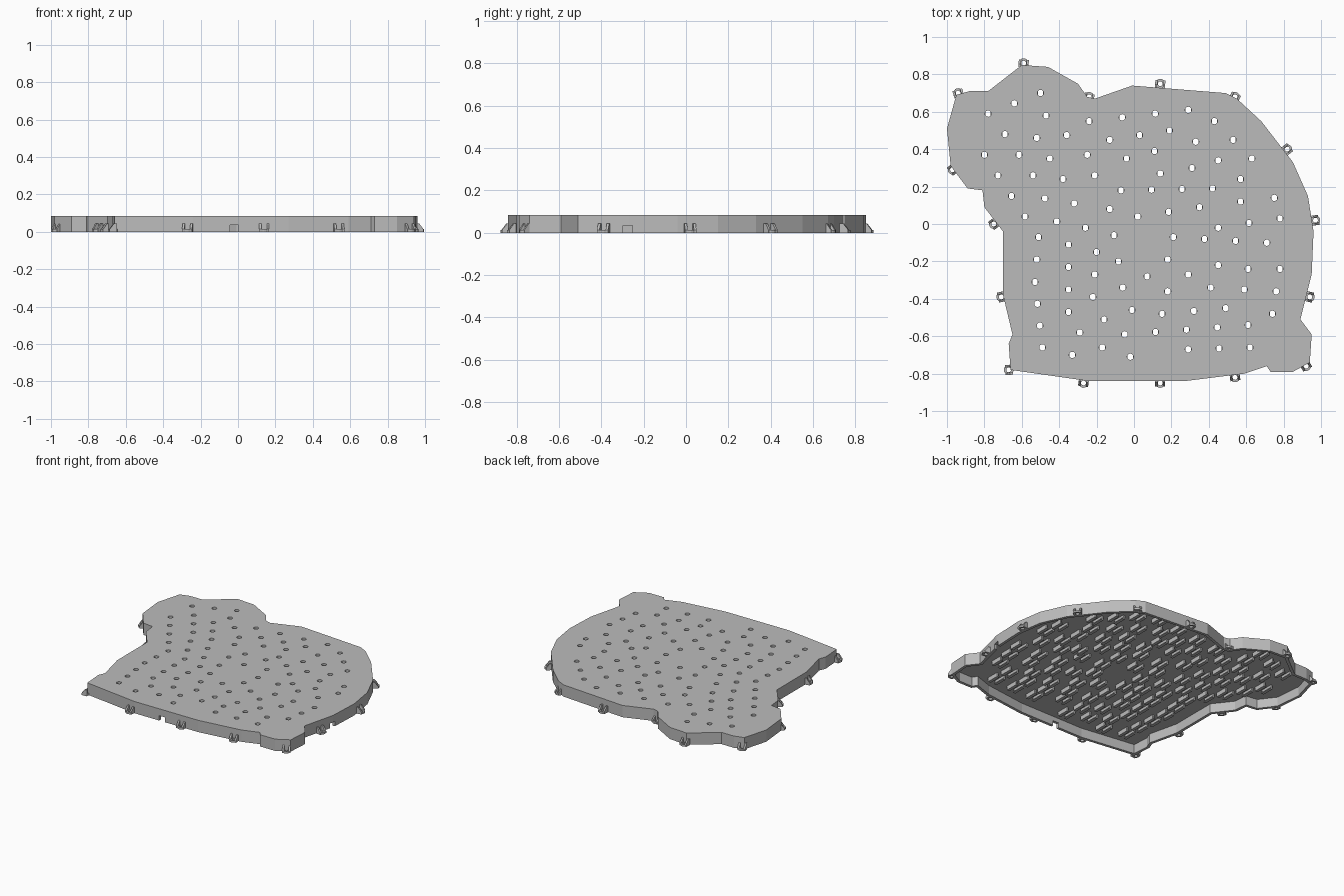
import bpy, bmesh, math
from mathutils import Vector, Matrix

cube = bpy.data.objects.get("Cube")
if cube:
    bpy.data.objects.remove(cube, do_unlink=True)

HEIGHT, PLATE, WALL = 0.085, 0.018, 0.02
HOLE_RADIUS = 0.017

grey = bpy.data.materials.new("plain grey")
grey.use_nodes = True
grey.diffuse_color = (0.5, 0.5, 0.5, 1)
grey.node_tree.nodes["Principled BSDF"].inputs["Base Color"].default_value = (0.5, 0.5, 0.5, 1)

# Plan coordinates are in hundredths of a unit
outline = [(-95, 69), (-88, 71), (-78, 71), (-60, 85), (-46, 84), (-30, 75), (-25, 68), (-21, 67),
           (-1, 74), (49, 70), (55, 67), (68, 55), (85, 33), (93, 15), (96, -4), (95, -27),
           (89, -51), (95, -59), (94, -74), (85, -79), (73, -79), (71, -76), (59, -80),
           (27, -84), (-24, -84), (-66, -78), (-67, -64), (-65, -59), (-70, -38), (-70, -4),
           (-80, 9), (-81, 18), (-89, 19), (-98, 31), (-100, 51)]
outline = [Vector((x, y, 0)) / 100 for x, y in reversed(outline)]

lug_spots = [(-94, 70), (-59, 86), (-24, 68), (14, 75), (54, 68), (82, 40), (97, 2), (94, -39),
             (92, -76), (54, -82), (14, -85), (-27, -85), (-67, -78), (-71, -39), (-75, 0), (-97, 29)]

# Hole lanes: bends of each lane, filled in at a regular pitch
columns = [[(-80, 37), (-51, -7), (-53, -31), (-49, -66)],
           [(-69, 48), (-54, 26), (-35, -11), (-35, -47), (-29, -58)],
           [(-52, 46), (-38, 24), (-20, -15), (-22, -39), (-16, -51)],
           [(-47, 58), (-25, 37), (-21, 26)],
           [(-13, 8), (-6, -34), (-1, -46)],
           [(18, -19), (18, -36)], [(45, -22), (41, -34)],
           [(61, -24), (59, -35)], [(78, -24), (74, -48)]]
rows = [[(-78, 59), (-50, 70)],
        [(-24, 55), (29, 61), (43, 55), (63, 35)],
        [(-13, 45), (19, 50), (33, 44), (57, 24), (57, 12), (75, 14)],
        [(-4, 35), (11, 39), (14, 27), (31, 30)],
        [(-7, 18), (42, 19)],
        [(2, 4), (35, 9), (45, -2), (78, 3)],
        [(21, -7), (71, -10)], [(7, -28), (29, -27)], [(15, -48), (49, -45)],
        [(-5, -59), (61, -54)], [(-33, -70), (-17, -66), (-2, -71)], [(29, -67), (62, -66)]]


def fill_lane(bends, pitch):
    points = [Vector((*bends[0], 0)) / 100]
    for a, b in zip(bends, bends[1:]):
        a, b = Vector((*a, 0)) / 100, Vector((*b, 0)) / 100
        steps = max(1, round((b - a).length / pitch))
        points += [a.lerp(b, (i + 1) / steps) for i in range(steps)]
    return points


holes = [p for lane in columns for p in fill_lane(lane, 0.125)]
holes += [p for lane in rows for p in fill_lane(lane, 0.155)]


def finish(bm, name):
    bmesh.ops.recalc_face_normals(bm, faces=bm.faces)
    mesh = bpy.data.meshes.new(name)
    bm.to_mesh(mesh)
    bm.free()
    mesh.materials.append(grey)
    obj = bpy.data.objects.new(name, mesh)
    bpy.context.collection.objects.link(obj)
    return obj


def add_box(bm, centre, size):
    matrix = Matrix.Translation(centre) @ Matrix.Diagonal((*size, 1))
    bmesh.ops.create_cube(bm, size=1, matrix=matrix)


def add_prism(bm, profile, offset):
    """Extrude a closed profile along an offset."""
    face = bm.faces.new([bm.verts.new(p) for p in profile])
    extruded = bmesh.ops.extrude_face_region(bm, geom=[face])["geom"]
    bmesh.ops.translate(bm, vec=offset, verts=[v for v in extruded if isinstance(v, bmesh.types.BMVert)])


# Tray: top plate with a thin skirt around a hollow underside
bm = bmesh.new()
add_prism(bm, outline, Vector((0, 0, HEIGHT)))
bmesh.ops.recalc_face_normals(bm, faces=bm.faces)
base = min(bm.faces, key=lambda f: f.calc_center_median().z)
bmesh.ops.inset_region(bm, faces=[base], thickness=WALL, use_even_offset=True)
floor = bmesh.ops.extrude_face_region(bm, geom=[base])["geom"]
bmesh.ops.translate(bm, vec=(0, 0, HEIGHT - PLATE),
                    verts=[v for v in floor if isinstance(v, bmesh.types.BMVert)])
if base.is_valid:
    bmesh.ops.delete(bm, geom=[base], context="FACES")
tray = finish(bm, "tray")

# Cutter: plate holes and two cable notches in the skirt
bm = bmesh.new()
for p in holes:
    bmesh.ops.create_cone(bm, cap_ends=True, segments=14, radius1=HOLE_RADIUS, radius2=HOLE_RADIUS,
                          depth=0.06, matrix=Matrix.Translation((p.x, p.y, HEIGHT)))
add_box(bm, (-0.02, -0.84, 0.01), (0.046, 0.12, 0.05))
add_box(bm, (0.95, -0.275, 0.01), (0.12, 0.046, 0.05))
cutter = finish(bm, "hole_cutter")
cutter.hide_render = True
cut = tray.modifiers.new("holes", "BOOLEAN")
cut.object = cutter
cut.operation = "DIFFERENCE"
cut.solver = "EXACT"
bpy.context.view_layer.objects.active = tray
bpy.ops.object.modifier_apply(modifier=cut.name)
bpy.data.objects.remove(cutter, do_unlink=True)

# Clips: a pair of hooked rails under each hole
bm = bmesh.new()
for p in holes:
    for side in (-1, 1):
        top = HEIGHT - PLATE + 0.002
        add_box(bm, (p.x + side * 0.03, p.y, top - 0.016), (0.012, 0.09, 0.032))
        add_box(bm, (p.x + side * 0.025, p.y, top - 0.029), (0.022, 0.09, 0.006))
finish(bm, "underside_clips")


def outward(p):
    """Outward normal of the outline edge nearest to a point."""
    best = None
    for a, b in zip(outline, outline[1:] + outline[:1]):
        t = max(0, min(1, (p - a).dot(b - a) / (b - a).length_squared))
        gap = (p - a.lerp(b, t)).length
        if best is None or gap < best[0]:
            d = (b - a).normalized()
            best = (gap, Vector((d.y, -d.x, 0)))
    return best[1]


# Lugs: screw eyes with a sloped gusset on each side
bm = bmesh.new()
SEG = 16
for x, y in lug_spots:
    p = Vector((x, y, 0)) / 100
    out = outward(p)
    across = Vector((-out.y, out.x, 0))
    up = Vector((0, 0, 1))
    loops = []
    for radius, z in ((0.026, 0), (0.026, 0.014), (0.013, 0.014), (0.013, 0)):
        loops.append([bm.verts.new(p + radius * (math.cos(i * math.tau / SEG) * out
                                                 + math.sin(i * math.tau / SEG) * across) + z * up)
                      for i in range(SEG)])
    for a, b in zip(loops, loops[1:] + loops[:1]):
        for i in range(SEG):
            j = (i + 1) % SEG
            bm.faces.new((a[i], a[j], b[j], b[i]))
    for side in (-1, 1):
        start = p + across * (side * 0.021 - 0.006)
        profile = [start + out * u + up * z
                   for u, z in ((-0.022, 0), (0.018, 0), (0.018, 0.014), (-0.006, 0.045), (-0.022, 0.045))]
        add_prism(bm, profile, across * 0.012)
finish(bm, "rim_lugs")
